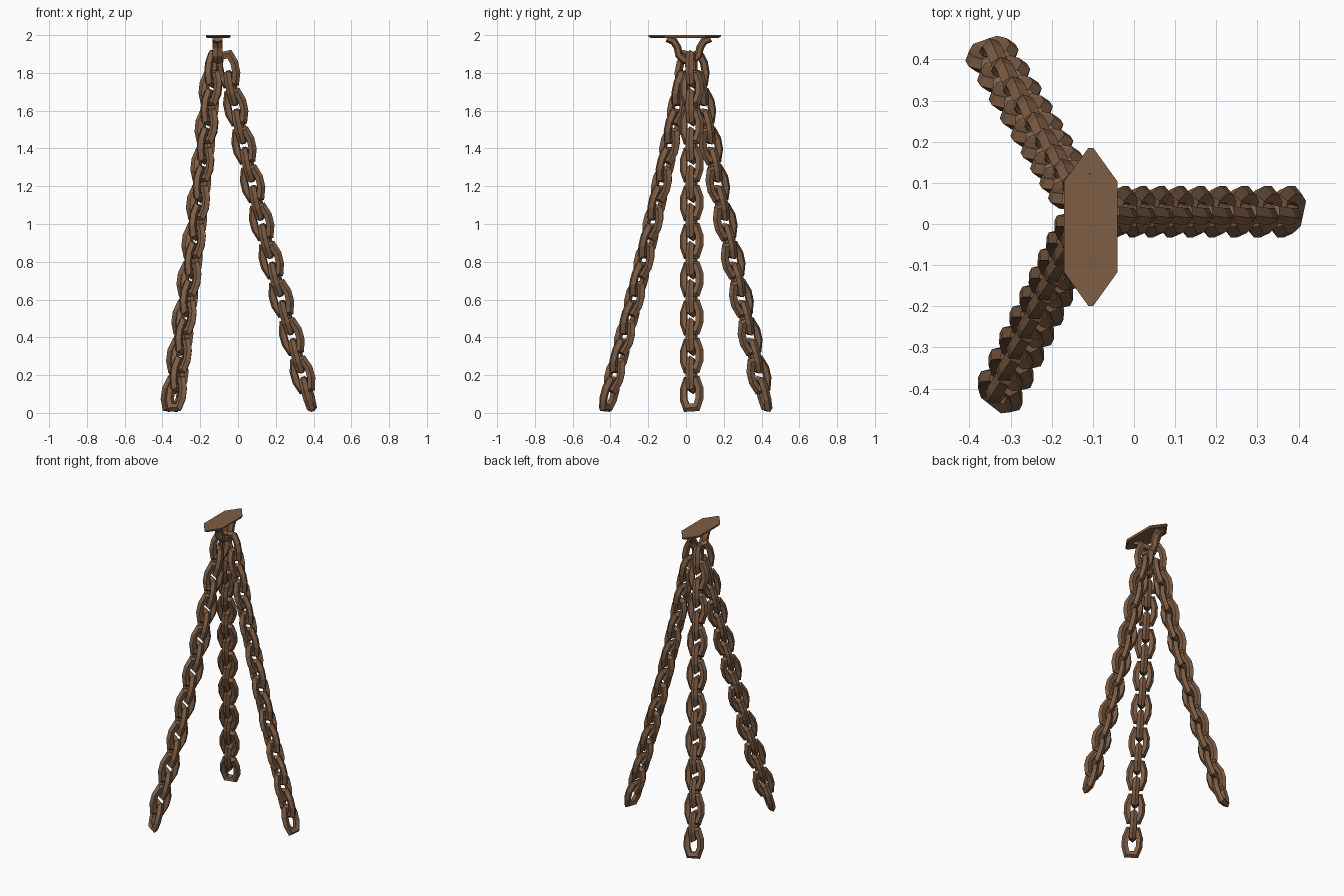
import bpy, bmesh, math
from mathutils import Vector, Matrix

if "Cube" in bpy.data.objects:
    bpy.data.objects.remove(bpy.data.objects["Cube"])

rust = bpy.data.materials.new("rusty_brown")
rust.diffuse_color = (0.21, 0.112, 0.06, 1)
rust.use_nodes = True
rust.node_tree.nodes["Principled BSDF"].inputs["Base Color"].default_value = rust.diffuse_color


def sweep(bm, path, closed, section, mat):
    """Sweep a (outward, sideways) section along a flat path of (u, w) points."""
    n, rings = len(path), []
    pts = [Vector(p) for p in path]
    for i, p in enumerate(pts):
        a = pts[i - 1] if closed or i > 0 else p
        b = pts[(i + 1) % n] if closed or i < n - 1 else p
        d1, d2 = p - a, b - p
        d1 = d1.normalized() if d1.length else d2.normalized()
        d2 = d2.normalized() if d2.length else d1
        t = (d1 + d2).normalized()
        out = Vector((t.y, -t.x)) / max(t.dot(d1), 0.5)      # mitred corner
        rings.append([bm.verts.new(mat @ Vector((p.x + out.x * r, s, p.y + out.y * r)))
                      for r, s in section])
    m = len(section)
    for i in range(n if closed else n - 1):
        r0, r1 = rings[i], rings[(i + 1) % n]
        for k in range(m):
            bm.faces.new((r0[k], r0[(k + 1) % m], r1[(k + 1) % m], r1[k]))
    if not closed:
        bm.faces.new(rings[0])
        bm.faces.new(rings[-1])


def finish(bm, name):
    bmesh.ops.recalc_face_normals(bm, faces=bm.faces)
    me = bpy.data.meshes.new(name)
    bm.to_mesh(me)
    bm.free()
    me.materials.append(rust)
    ob = bpy.data.objects.new(name, me)
    bpy.context.collection.objects.link(ob)


def ring(n, ra, rb):
    return [(ra * math.cos(2 * math.pi * k / n), rb * math.sin(2 * math.pi * k / n))
            for k in range(n)]


# Chains: interlocked faceted links, every second one turned a quarter
LINK = [(0.026, -0.074), (0.042, -0.027), (0.042, 0.027), (0.026, 0.074),
        (-0.026, 0.074), (-0.042, 0.027), (-0.042, -0.027), (-0.026, -0.074)]
LINK_SECTION = ring(5, 0.022, 0.022)
COUNT = 18


def chain(name, bottom, top):
    bm = bmesh.new()
    b, t = Vector(bottom), Vector(top)
    flat = Vector((b.x - t.x, b.y - t.y, 0)).normalized()

    def pos(f):                                   # slight inward sag
        return b.lerp(t, f) - flat * 0.02 * math.sin(math.pi * f)
    for i in range(COUNT):
        f = i / (COUNT - 1)
        zax = (pos(f + 0.02) - pos(f - 0.02)).normalized()
        xax = Matrix.Rotation(math.radians(77 + 90 * (i % 2)), 3, 'Z') @ flat
        xax = (xax - zax * xax.dot(zax)).normalized()
        yax = zax.cross(xax)
        mat = Matrix((xax, yax, zax)).transposed().to_4x4()
        mat.translation = pos(f)
        sweep(bm, LINK, True, LINK_SECTION, mat)
    finish(bm, name)


chain("right_chain", (0.37, 0.03, 0.1), (-0.055, 0.03, 1.82))
chain("back_chain", (-0.345, 0.41, 0.1), (-0.135, 0.06, 1.82))
chain("front_chain", (-0.325, -0.405, 0.1), (-0.13, -0.005, 1.82))

# Ceiling plate: elongated hexagon with a bevelled underside
outline = [(0.065, 0.11), (0.012, 0.18), (-0.012, 0.18), (-0.065, 0.11)]
outline += [(-x, -y) for x, y in outline]
outline = [(0.065, -0.11), (0.065, 0.11), (0.006, 0.192), (-0.006, 0.192),
           (-0.065, 0.11), (-0.065, -0.11), (-0.006, -0.192), (0.006, -0.192)]
bm = bmesh.new()
layers = [[bm.verts.new((-0.105 + x * s, -0.007 + y * s, z)) for x, y in outline]
          for z, s in ((1.985, 0.93), (1.992, 1), (2.0, 1))]
bm.faces.new(layers[0])
bm.faces.new(layers[-1])
for lo, hi in zip(layers, layers[1:]):
    for k in range(8):
        bm.faces.new((lo[k], lo[(k + 1) % 8], hi[(k + 1) % 8], hi[k]))
finish(bm, "ceiling_plate")

# Hanging hook: flared U bar under the plate
half = [(-0.115, 1.983), (-0.08, 1.968), (-0.06, 1.935), (-0.052, 1.895), (-0.025, 1.868)]
path = half + [(-u, w) for u, w in reversed(half)]
bm = bmesh.new()
sweep(bm, path, False, ring(6, 0.02, 0.03),
      Matrix.Translation((-0.108, 0.015, 0)) @ Matrix.Rotation(math.pi / 2, 4, 'Z'))
finish(bm, "hanging_hook")
